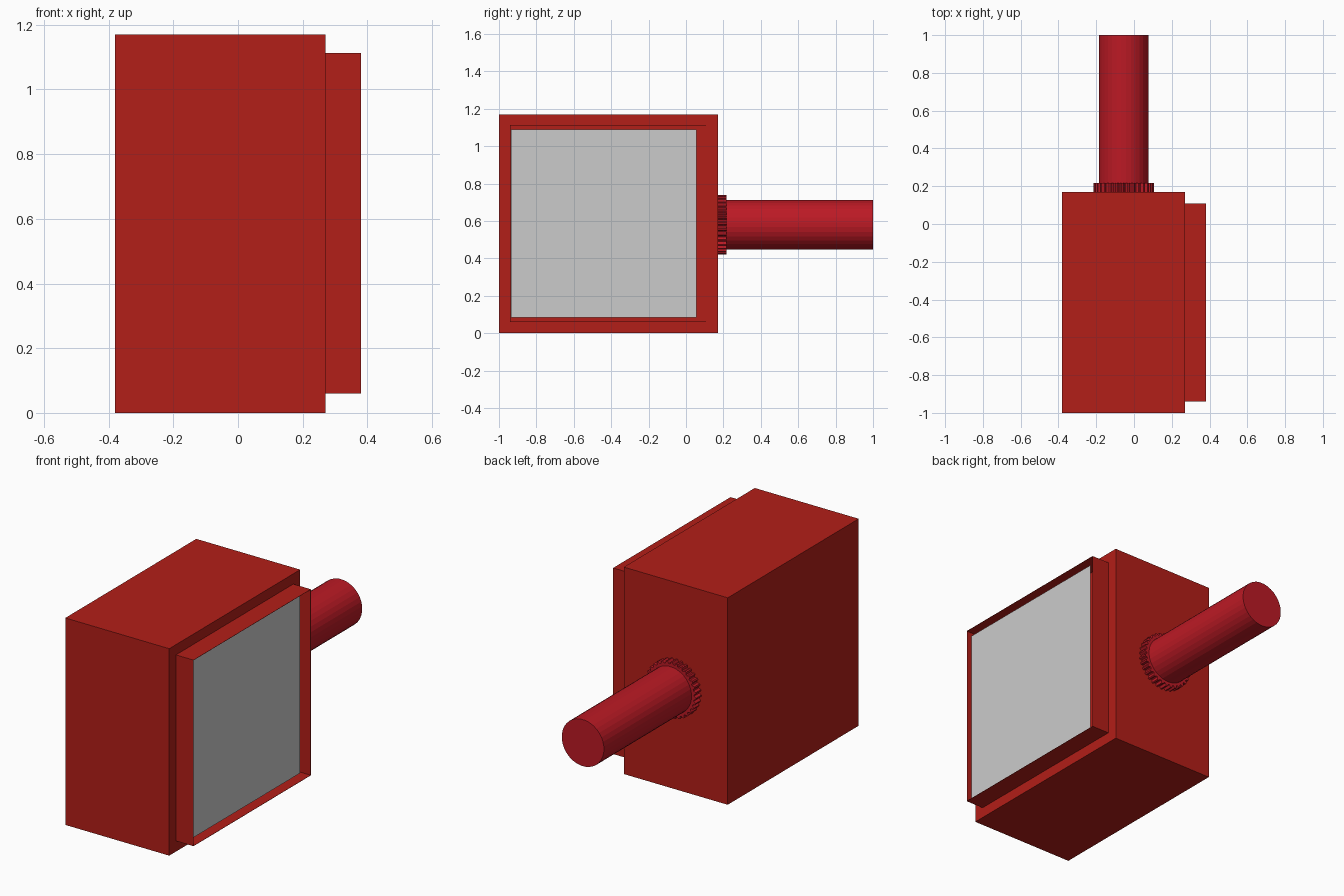
import bpy, bmesh
from math import pi, cos, sin

if "Cube" in bpy.data.objects:
    bpy.data.objects.remove(bpy.data.objects["Cube"])

def material(name, rgb):
    m = bpy.data.materials.new(name)
    m.diffuse_color = (*rgb, 1)
    m.use_nodes = True
    m.node_tree.nodes["Principled BSDF"].inputs["Base Color"].default_value = m.diffuse_color
    return m

RED = material("body_red", (0.45, 0.013, 0.009))
CRIMSON = material("handle_red", (0.50, 0.010, 0.018))

def add_object(name, bm, mat=None):
    bmesh.ops.recalc_face_normals(bm, faces=bm.faces)
    me = bpy.data.meshes.new(name)
    bm.to_mesh(me)
    bm.free()
    ob = bpy.data.objects.new(name, me)
    bpy.context.collection.objects.link(ob)
    if mat:
        me.materials.append(mat)
    return ob

def box(lo, hi):
    bm = bmesh.new()
    bmesh.ops.create_cube(bm, size=1)
    for v in bm.verts:
        v.co = [(a + b) / 2 + c * (b - a) for a, b, c in zip(lo, hi, v.co)]
    return bm

def prism(radii, y0, y1, cx=-0.055, cz=0.58):
    """Solid running along y whose outline has one radius per corner."""
    bm = bmesh.new()
    n = len(radii)
    verts = [bm.verts.new((cx + r * cos(2 * pi * (i + 0.5) / n), y0,
                           cz + r * sin(2 * pi * (i + 0.5) / n)))
             for i, r in enumerate(radii)]
    base = bm.faces.new(verts)
    ext = bmesh.ops.extrude_face_region(bm, geom=[base], use_keep_orig=True)
    for g in ext["geom"]:
        if isinstance(g, bmesh.types.BMVert):
            g.co.y = y1
    return bm

# Main housing
add_object("housing", box((-0.38, -1.0, 0.0), (0.27, 0.17, 1.17)), RED)

# Shallow open tray around the screen, thin walls
bm = box((0.27, -0.94, 0.06), (0.38, 0.108, 1.112))
front = max(bm.faces, key=lambda f: f.calc_center_median().x)
bmesh.ops.inset_region(bm, faces=[front], thickness=0.002)
bmesh.ops.recalc_face_normals(bm, faces=bm.faces)
ext = bmesh.ops.extrude_face_region(bm, geom=[front])
for g in ext["geom"]:
    if isinstance(g, bmesh.types.BMVert):
        g.co.x = 0.272
bmesh.ops.delete(bm, geom=[front] if front.is_valid else [], context='FACES')
add_object("screen_tray", bm, RED)

# Screen panel set slightly inside the tray
bm = bmesh.new()
bm.faces.new([bm.verts.new((0.35, y, z)) for y, z in
              ((-0.935, 0.085), (0.055, 0.085), (0.055, 1.09), (-0.935, 1.09))])
add_object("screen", bm)

# Round handle at the back and its ribbed collar
add_object("handle", prism([0.132] * 32, 0.165, 1.0), CRIMSON)
ribs = [0.16, 0.16, 0.147, 0.147] * 32
add_object("ribbed_collar", prism(ribs, 0.165, 0.217), CRIMSON)
